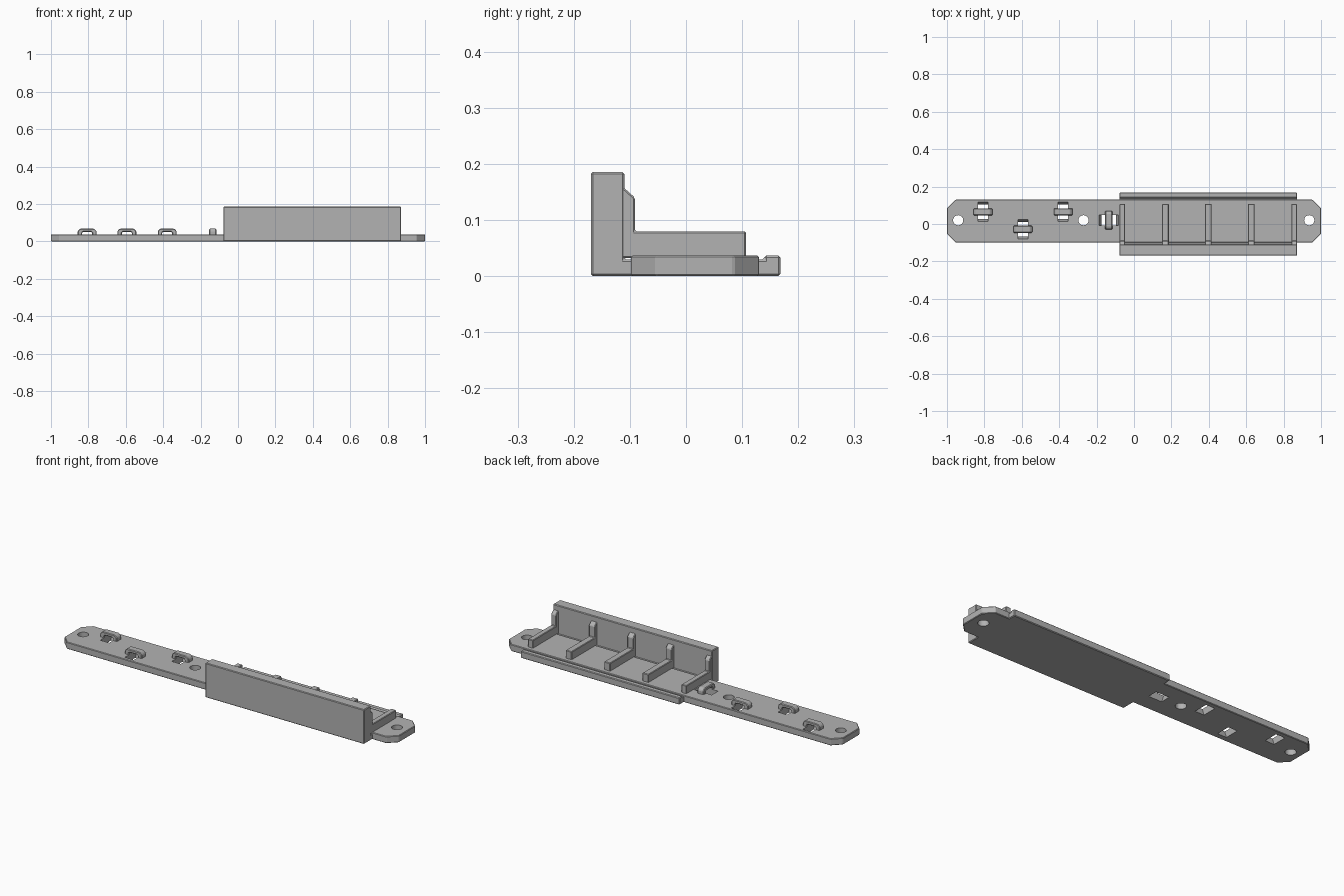
import bpy
import bmesh
from math import pi
from mathutils import Matrix, Vector

cube = bpy.data.objects.get("Cube")
if cube:
    bpy.data.objects.remove(cube, do_unlink=True)

gray = bpy.data.materials.new("plain gray")
gray.use_nodes = True
gray.diffuse_color = (0.45, 0.45, 0.45, 1)
gray.node_tree.nodes["Principled BSDF"].inputs["Base Color"].default_value = (0.45, 0.45, 0.45, 1)


def finish(name, bm, bevel=0):
    bmesh.ops.recalc_face_normals(bm, faces=bm.faces)
    mesh = bpy.data.meshes.new(name)
    bm.to_mesh(mesh)
    bm.free()
    mesh.materials.append(gray)
    ob = bpy.data.objects.new(name, mesh)
    bpy.context.collection.objects.link(ob)
    if bevel:
        mod = ob.modifiers.new("chamfer", "BEVEL")
        mod.width = bevel
        mod.segments = 1
        mod.limit_method = "ANGLE"
    return ob


def prism(name, points, offset, bevel=0):
    """Extrude a closed outline of 3D points by an offset."""
    bm = bmesh.new()
    face = bm.faces.new([bm.verts.new(p) for p in points])
    ext = bmesh.ops.extrude_face_region(bm, geom=[face])
    moved = [v for v in ext["geom"] if isinstance(v, bmesh.types.BMVert)]
    bmesh.ops.translate(bm, verts=moved, vec=Vector(offset))
    return finish(name, bm, bevel)


def boolean(target, other, operation):
    mod = target.modifiers.new(other.name, "BOOLEAN")
    mod.object = other
    mod.operation = operation
    mod.solver = "EXACT"
    other.hide_render = True
    other.hide_viewport = True
    other.display_type = "WIRE"


# Long base plate with clipped corners
front, back, cut = -0.098, 0.13, 0.045
half = [(1, front + cut), (1, back - cut), (1 - cut, back)]
outline = half + [(-x, y) for x, y in reversed(half)]
outline += [(cut - 1, front), (1 - cut, front)]
plate = prism("base_plate", [(x, y, 0) for x, y in outline], (0, 0, 0.037), 0.003)

# Tray: tall front wall, floor and raised back lip
x0, x1 = -0.078, 0.872
section = [(-0.169, 0), (0.168, 0), (0.168, 0.037), (0.14, 0.037), (0.14, 0.03),
           (-0.11, 0.03), (-0.11, 0.186), (-0.169, 0.186)]
tray = prism("tray_with_wall", [(x0, y, z) for y, z in section], (x1 - x0, 0, 0), 0.005)
boolean(plate, tray, "UNION")

# Screw holes
for i, x in enumerate((-0.94, -0.27, 0.937)):
    bm = bmesh.new()
    bmesh.ops.create_cone(bm, cap_ends=True, segments=32, radius1=0.027, radius2=0.027,
                          depth=0.2, matrix=Matrix.Translation((x, 0.02, 0)))
    boolean(plate, finish(f"screw_hole_cutter_{i + 1}", bm), "DIFFERENCE")

# Cable tie slots with sloped ends, each crossed by a small bridge
slot = [(-0.036, -0.01), (0.036, -0.01), (0.056, 0.05), (-0.056, 0.05)]
arch = [(-0.05, 0.033), (-0.05, 0.056), (-0.038, 0.068), (0.038, 0.068), (0.05, 0.056),
        (0.05, 0.033), (0.027, 0.033), (0.027, 0.046), (0.022, 0.051),
        (-0.022, 0.051), (-0.027, 0.046), (-0.027, 0.033)]
places = [(-0.807, 0.065, 0), (-0.594, -0.028, 0), (-0.379, 0.065, 0), (-0.135, 0.02, pi / 2)]
for i, (x, y, turn) in enumerate(places):
    place = Matrix.Translation((x, y, 0)) @ Matrix.Rotation(turn, 4, "Z")
    cutter = prism(f"tie_slot_cutter_{i + 1}", [(-0.027, a, z) for a, z in slot], (0.054, 0, 0))
    cutter.matrix_world = place
    boolean(plate, cutter, "DIFFERENCE")
    bridge = prism(f"tie_bridge_{i + 1}", [(a, -0.019, z) for a, z in arch], (0, 0.038, 0), 0.004)
    bridge.matrix_world = place

# L-shaped ribs between the floor and the wall
rib = [(-0.13, 0.032), (0.107, 0.032), (0.107, 0.08), (-0.091, 0.08),
       (-0.091, 0.14), (-0.111, 0.158), (-0.13, 0.158)]
spans = [(x0 + 0.001, 0.03)] + [(x - 0.018, 0.036) for x in (0.168, 0.397, 0.627)]
spans.append((x1 - 0.031, 0.03))
for i, (x, width) in enumerate(spans):
    prism(f"rib_{i + 1}", [(x, y, z) for y, z in rib], (width, 0, 0), 0.003)
